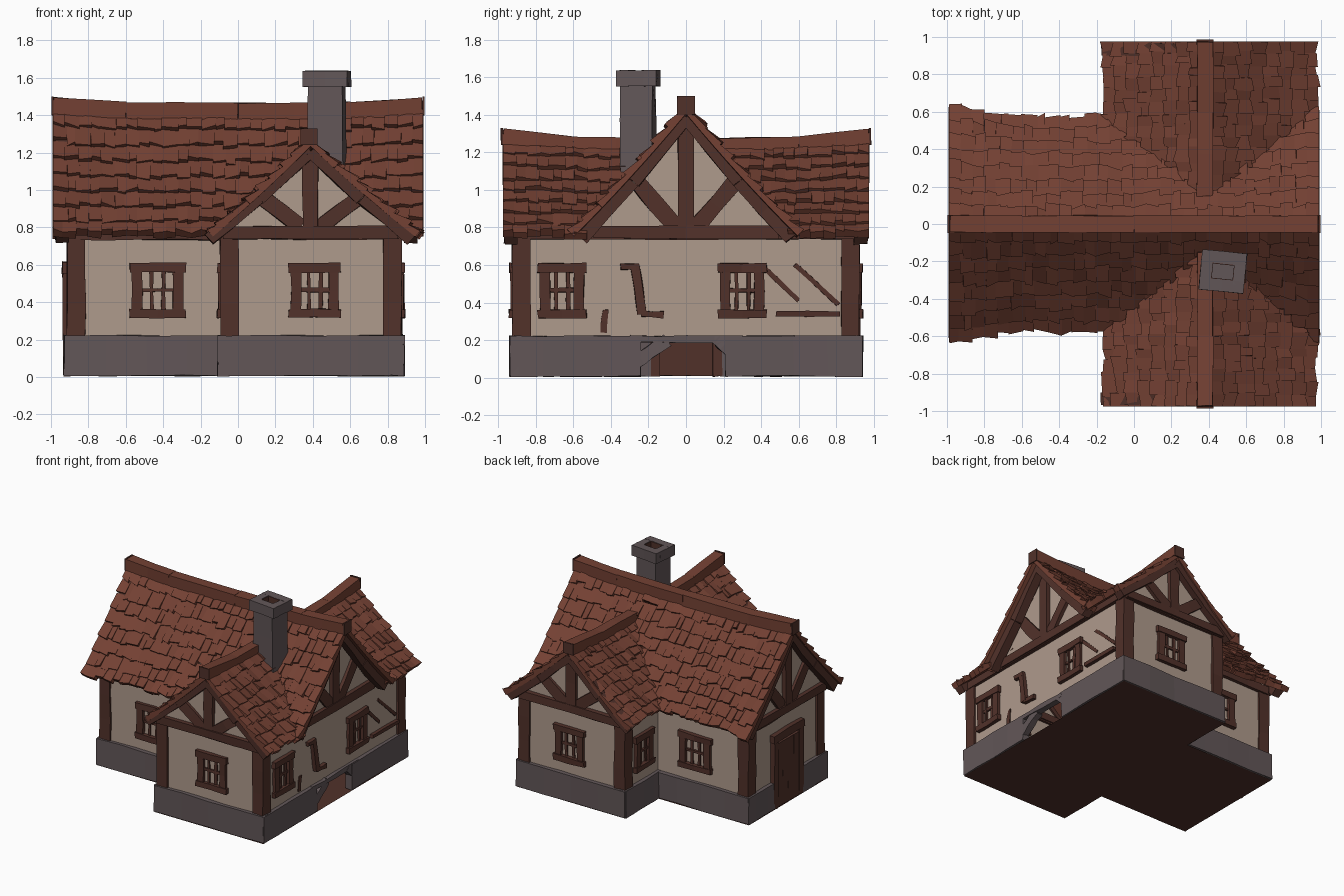
import bpy, bmesh, math, random
from mathutils import Vector, Matrix

if "Cube" in bpy.data.objects:
    bpy.data.objects.remove(bpy.data.objects["Cube"])

random.seed(4)


def material(name, rgb):
    m = bpy.data.materials.new(name)
    m.diffuse_color = (*rgb, 1)
    m.use_nodes = True
    m.node_tree.nodes["Principled BSDF"].inputs["Base Color"].default_value = m.diffuse_color
    return m


ROOF = material("roof_tile_red", (0.172, 0.052, 0.033))
WOOD = material("dark_timber", (0.083, 0.031, 0.023))
WALL = material("beige_plaster", (0.43, 0.325, 0.262))
STONE = material("grey_stone", (0.122, 0.094, 0.097))


def rnd(a):
    return random.uniform(-a, a)


def finish(bm, name, mat):
    bmesh.ops.recalc_face_normals(bm, faces=bm.faces)
    mesh = bpy.data.meshes.new(name)
    bm.to_mesh(mesh)
    bm.free()
    mesh.materials.append(mat)
    ob = bpy.data.objects.new(name, mesh)
    bpy.context.collection.objects.link(ob)


def frame(x, y, deg):
    """Local frame on a wall: x runs along it, -y points outwards."""
    return Matrix.Translation((x, y, 0)) @ Matrix.Rotation(math.radians(deg), 4, 'Z')


def beam(bm, M, p, q, w, d, y=0, jit=0.005, steps=2):
    """Rough-hewn bar from (x, z) p to q, w wide, d deep, centred on depth y."""
    p, q = Vector((p[0], y, p[1])), Vector((q[0], y, q[1]))
    side = (q - p).normalized().cross(Vector((0, 1, 0))) * w / 2
    deep = Vector((0, d / 2, 0))
    rings = []
    for i in range(steps + 1):
        c = p.lerp(q, i / steps)
        rings.append([bm.verts.new(M @ (c + side * a + deep * b + Vector((rnd(jit), rnd(jit), rnd(jit)))))
                      for a, b in ((-1, -1), (1, -1), (1, 1), (-1, 1))])
    for r, s in zip(rings, rings[1:]):
        for i in range(4):
            j = (i + 1) % 4
            bm.faces.new((r[i], r[j], s[j], s[i]))
    bm.faces.new(rings[0])
    bm.faces.new(rings[-1])


def beams(name, mat, M, bars, **kw):
    bm = bmesh.new()
    for bar in bars:
        beam(bm, M, *bar, **kw)
    finish(bm, name, mat)


# T-shaped footprint
PLAN = [(-.9, -.48), (-.08, -.48), (-.08, -.91), (.86, -.91),
        (.86, .91), (-.08, .91), (-.08, .48), (-.9, .48)]
EDGES = list(zip(PLAN, PLAN[1:] + PLAN[:1]))

# Plaster walls and floor
bm = bmesh.new()
low = [bm.verts.new((x, y, .19)) for x, y in PLAN]
top = [bm.verts.new((x, y, .78)) for x, y in PLAN]
for i in range(8):
    j = (i + 1) % 8
    bm.faces.new((low[i], low[j], top[j], top[i]))
finish(bm, "plaster_walls", WALL)
bm = bmesh.new()
bm.faces.new([bm.verts.new((x + math.copysign(.024, x), y + math.copysign(.024, y), 0)) for x, y in PLAN])
finish(bm, "floor", WOOD)

# Foundation stones and wall-top beams on every edge
for p, q in EDGES:
    a, b = Vector(p), Vector(q)
    mid, half = (a + b) / 2, (b - a).length / 2
    M = frame(mid.x, mid.y, math.degrees(math.atan2(b.y - a.y, b.x - a.x)))
    e = half + .025
    spans = [(-e, e)]
    bars = []
    if p[0] == q[0] == .86:        # broken gap under the right wall
        spans = [(-e, -.24), (.21, e)]
        bars.append(((-.3, .205), (.3, .205), .035, .055))
        bars.append(((-.29, .07), (-.1, .2), .07, .05))
        bars.append(((.24, .13), (.16, .2), .05, .05))
    if p[0] == q[0] == -.9:        # doorway
        spans = [(-e, -.18), (.18, e)]
    bars += [((s, .115), (t, .115), .215, .06) for s, t in spans]
    beams("foundation", STONE, M, bars, steps=4, jit=.004)
    beams("top_beam", WOOD, M, [((-half, .765), (half, .765), .06, .05)], steps=4)

# Corner posts
for i, (x, y) in enumerate(PLAN):
    if i not in (1, 6):
        cx = x + (.035 if x < 0 else -.035)
        cy = y + (.035 if y < 0 else -.035)
        beams("corner_post", WOOD, frame(cx, cy, 0), [((0, .2), (0, .78), .1, .1)], steps=3)


# Windows: frame, sill, lintel and glazing bars
def window(x, y, deg, w=.26):
    h = w / 2
    bars = [((-h - .02, .585), (h + .02, .585), .05, .06),
            ((-h - .02, .34), (h + .02, .34), .045, .065),
            ((-h + .02, .34), (-h + .02, .59), .055, .05),
            ((h - .02, .34), (h - .02, .59), .055, .05),
            ((-h, .465), (h, .465), .022, .025),
            ((-.032, .35), (-.032, .58), .02, .025),
            ((.032, .35), (.032, .58), .02, .025)]
    beams("window", WOOD, frame(x, y, deg), bars, jit=.004)


for s, deg in ((-1, 0), (1, 180)):
    window(-.43, s * .48, deg)
    window(.41, s * .91, deg, .24)
    window(-.08, s * .68, -90, .2)
window(.86, -.66, 90, .22)
window(.86, .3, 90, .22)
beams("broken_window", WOOD, frame(.86, 0, 90),
      [((-.35, .59), (-.25, .59), .035, .06), ((-.27, .6), (-.23, .34), .05, .06),
       ((-.24, .34), (-.12, .335), .035, .06), ((.48, .34), (.82, .335), .03, .06)])
# Exposed laths where the plaster is broken
beams("exposed_laths", WOOD, frame(.86, 0, 90),
      [((.4, .6), (.6, .41), .025, .012), ((.58, .6), (.81, .39), .025, .012),
       ((-.44, .24), (-.43, .36), .03, .012)], jit=.004)

# Door with planks and surround
M = frame(-.9, 0, -90)
beams("door", WOOD, M, [((x, .01), (x, .53), .074, .05) for x in (-.105, -.035, .035, .105)], y=-.005, jit=.002)
beams("door_frame", WOOD, M, [((-.165, .007), (-.165, .58), .05, .07), ((.165, .007), (.165, .58), .05, .07),
                             ((-.2, .585), (.2, .585), .06, .08)])


# Roof shapes: v runs 0 at the ridge to 1 at the eave
def drop(v):
    return 1.1 * v - .1 * v * v


MAIN = dict(ridge=1.42, fall=.655, half=.565)
WING = dict(ridge=1.24, fall=.475, half=.55)
CX = .388                          # wing ridge line


def height(r, dist):
    return r["ridge"] - r["fall"] * drop(abs(dist) / r["half"])


def main_point(u, v, s):
    t = max(0, (abs(u) - .6) / .4)
    return Vector((u, s * v * .565 * (1 + .1 * t), height(MAIN, v * .565) + .025 * t * (1 - v)))


def wing_point(u, v, s):
    t = max(0, (abs(u) - .5) / .5)
    return Vector((CX + s * v * (.545 if s < 0 else .582), u, height(WING, v * .55) + .03 * t * (1 - v)))


def keep_main(p):
    return height(MAIN, p.y) > height(WING, p.x - CX) - .06 or not -.12 < p.x < .97


def keep_wing(p):
    return height(WING, p.x - CX) > height(MAIN, p.y) - .05 or abs(p.y) > .6


# Tiles: overlapping rough wedges laid in courses
def tiles(name, point, keep, s, ends, rows, cols):
    bm = bmesh.new()
    for r in range(rows):
        v0, v1 = r / rows, (r + 1) / rows
        cuts = [ends[0] + (ends[1] - ends[0]) * (i + (rnd(.25) if 0 < i < cols else 0)) / cols
                for i in range(cols + 1)]
        for a, b in zip(cuts, cuts[1:]):
            if not keep(point((a + b) / 2, (v0 + v1) / 2, s)):
                continue
            lap = v1 + (random.uniform(.0, .035) if r < rows - 1 else rnd(.012))
            n = (point(a, v1, s) - point(a, v0, s)).cross(point(b, v0, s) - point(a, v0, s)).normalized()
            n = n if n.z > 0 else -n
            lift = [random.uniform(.008, .034) for _ in (0, 1)]
            tip = [lap + rnd(.015), lap + rnd(.015)]
            up = [point(a, v0, s), point(b, v0, s)]
            dn = [point(b, tip[0], s), point(a, tip[1], s)]
            t = [bm.verts.new(q) for q in (up[0], up[1], dn[0] + n * lift[0], dn[1] + n * lift[1])]
            u = [bm.verts.new(q - n * .025) for q in up + dn]
            bm.faces.new(t)
            bm.faces.new(u[::-1])
            for i in range(4):
                j = (i + 1) % 4
                bm.faces.new((t[i], u[i], u[j], t[j]))
    finish(bm, name, ROOF)


for s in (-1, 1):
    tiles("main_roof", main_point, keep_main, s, (-.99, .99), 8, 30)
    tiles("wing_roof", wing_point, keep_wing, s, (-.975, -.02), 8, 15)
    tiles("wing_roof", wing_point, keep_wing, s, (.02, .975), 8, 15)

# Ridge caps, dipping towards the middle, with timber ends
for s in (-1, 1):
    M, W = Matrix(), frame(CX - .008, 0, 90)
    beams("main_ridge", ROOF, M, [((0, 1.42), (s * .6, 1.425), .09, .09),
                                  ((s * .6, 1.425), (s * .985, 1.45), .09, .09)], jit=.003)
    beams("wing_ridge", ROOF, W, [((s * .15, 1.235), (s * .6, 1.245), .08, .085),
                                  ((s * .6, 1.245), (s * .975, 1.285), .08, .085)], jit=.003)
    beams("ridge_end", WOOD, M, [((s * .985, 1.45), (s * .997, 1.45), .1, .094)], jit=.001)
    beams("ridge_end", WOOD, W, [((s * .975, 1.285), (s * .986, 1.285), .09, .09)], jit=.001)


# Gables: plaster triangle, king post, fanned struts and bargeboards
def gable(M, r, half, board_y):
    bm = bmesh.new()
    zs = height(r, half) - .03
    shape = [(-half, .74), (half, .74), (half, zs), (0, r["ridge"] - .04), (-half, zs)]
    bm.faces.new([bm.verts.new(M @ Vector((x, 0, z))) for x, z in shape])
    finish(bm, "gable_wall", WALL)
    bars = [((0, .78), (0, r["ridge"] - .05), .085, .06),
            ((-half, .775), (half, .775), .065, .07)]
    for s in (-1, 1):
        end = half * .53
        bars.append(((s * .05, .8), (s * end, height(r, end) - .06), .085, .05))
    beams("gable_timber", WOOD, M, bars)
    edge = []
    for s in (-1, 1):
        pts = [(s * r["half"] * v, height(r, r["half"] * v) - .033) for v in (0, .5, .985)]
        edge += [(pts[0], pts[1], .075, .07), (pts[1], pts[2], .07, .07)]
    beams("bargeboard", WOOD, M, edge, y=board_y)


gable(frame(.862, 0, 90), MAIN, .49, -.06)
gable(frame(-.902, 0, -90), MAIN, .49, -.04)
gable(frame(CX, -.912, 0), WING, .47, -.02)
gable(frame(CX, .912, 180), WING, .47, -.02)

# Chimney with an open cap and a lined flue
M = frame(.475, -.255, -6)
beams("chimney_shaft", STONE, M, [((0, .95), (0, 1.575), .19, .17)], steps=3, jit=.004)
for s in (-1, 1):
    beams("chimney_cap", STONE, M, [((-.12, 1.595), (.12, 1.595), .085, .065)], y=s * .075, jit=.002)
    beams("flue_lining", WOOD, M, [((-.064, 1.6), (.064, 1.6), .07, .006)], y=s * .041, jit=0)
beams("chimney_cap", STONE, M, [((s * .09, 1.553), (s * .09, 1.637), .06, .12) for s in (-1, 1)], jit=.002)
beams("flue_lining", WOOD, M, [((s * .059, 1.56), (s * .059, 1.633), .006, .08) for s in (-1, 1)], jit=0)
